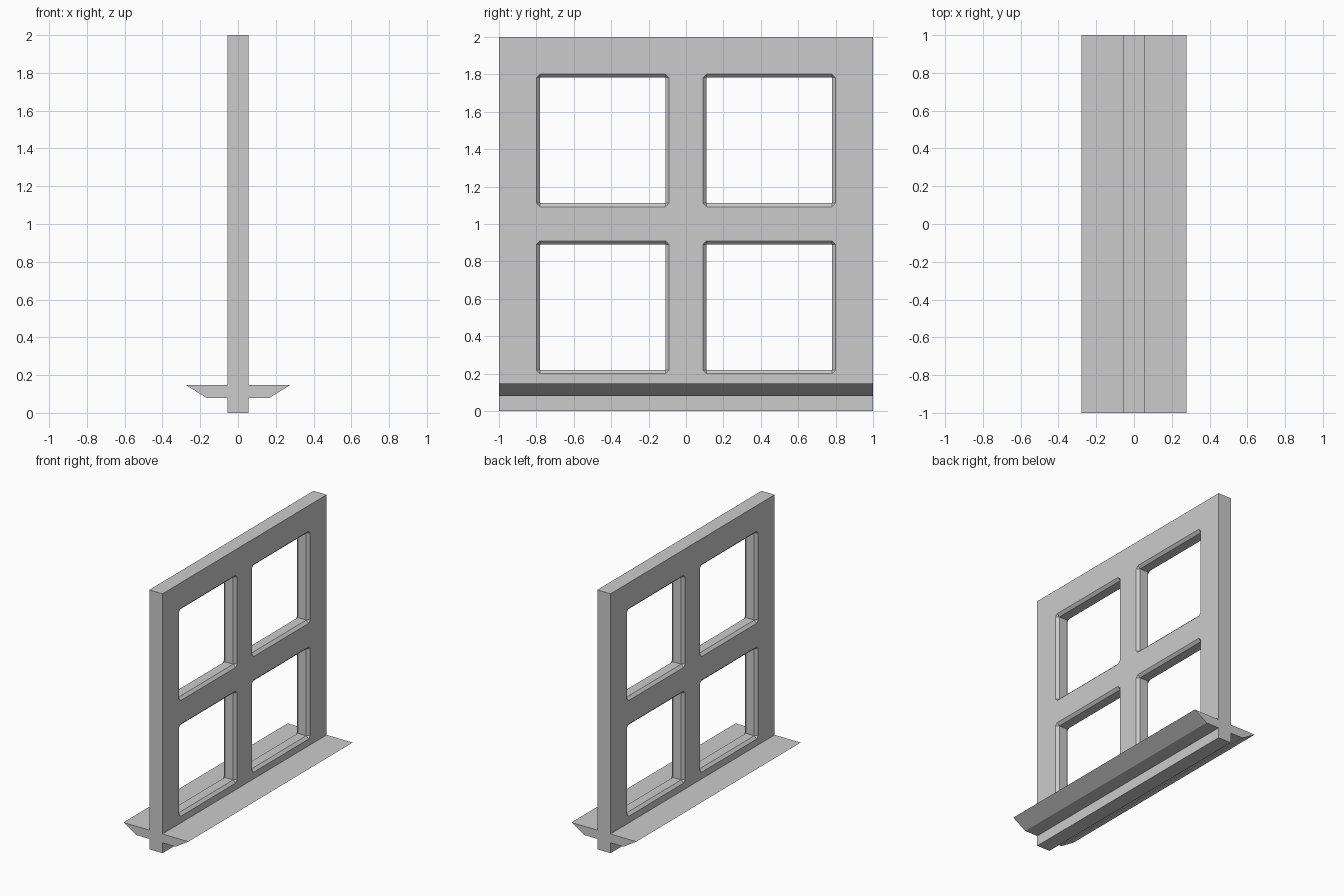
import bpy, bmesh

if "Cube" in bpy.data.objects:
    bpy.data.objects.remove(bpy.data.objects["Cube"])

T = 0.056        # half thickness of the frame
PANE = 0.335     # half size of each clear opening
CH = 0.02        # chamfer around the openings


def make_object(name, bm):
    bmesh.ops.recalc_face_normals(bm, faces=bm.faces)
    mesh = bpy.data.meshes.new(name)
    bm.to_mesh(mesh)
    bm.free()
    obj = bpy.data.objects.new(name, mesh)
    bpy.context.collection.objects.link(obj)
    return obj


def add_pane_cutter(bm, cy, cz):
    # Loft: flared octagon -> square -> square -> flared octagon
    rings = []
    for x, t in ((-T - CH / 2, 1.5), (-T + CH, 0), (T - CH, 0), (T + CH / 2, 1.5)):
        w = PANE + CH * t
        pts = [(w, -PANE), (w, PANE), (PANE, w), (-PANE, w),
               (-w, PANE), (-w, -PANE), (-PANE, -w), (PANE, -w)]
        rings.append([bm.verts.new((x, cy + a, cz + b)) for a, b in pts])
    for r0, r1 in zip(rings, rings[1:]):
        for i in range(8):
            j = (i + 1) % 8
            bm.faces.new((r0[i], r0[j], r1[j], r1[i]))
    bm.faces.new(rings[0])
    bm.faces.new(rings[-1])


# Frame slab
bm = bmesh.new()
bmesh.ops.create_cube(bm, size=1)
for v in bm.verts:
    v.co.x *= 2 * T
    v.co.y *= 2
    v.co.z = (v.co.z + 0.5) * 2
frame = make_object("window_frame", bm)

# Four chamfered openings
bm = bmesh.new()
for cy in (-0.445, 0.445):
    for cz in (0.555, 1.447):
        add_pane_cutter(bm, cy, cz)
bmesh.ops.remove_doubles(bm, verts=bm.verts, dist=1e-5)
cutter = make_object("pane_cutter", bm)
cutter.hide_render = True
cutter.hide_viewport = True
cutter.display_type = 'WIRE'
cut = frame.modifiers.new("openings", 'BOOLEAN')
cut.operation = 'DIFFERENCE'
cut.solver = 'EXACT'
cut.object = cutter

# Sloped sill, mirrored to both sides of the frame
bm = bmesh.new()
profile = [(T, 0.08), (0.167, 0.08), (0.277, 0.148), (T, 0.148)]
face = bm.faces.new([bm.verts.new((x, -1, z)) for x, z in profile])
ext = bmesh.ops.extrude_face_region(bm, geom=[face])
bmesh.ops.translate(bm, vec=(0, 2, 0),
                    verts=[g for g in ext["geom"] if isinstance(g, bmesh.types.BMVert)])
sill = make_object("window_sill", bm)
mirror = sill.modifiers.new("both_sides", 'MIRROR')
mirror.use_axis = (True, False, False)
mirror.use_mirror_merge = False
